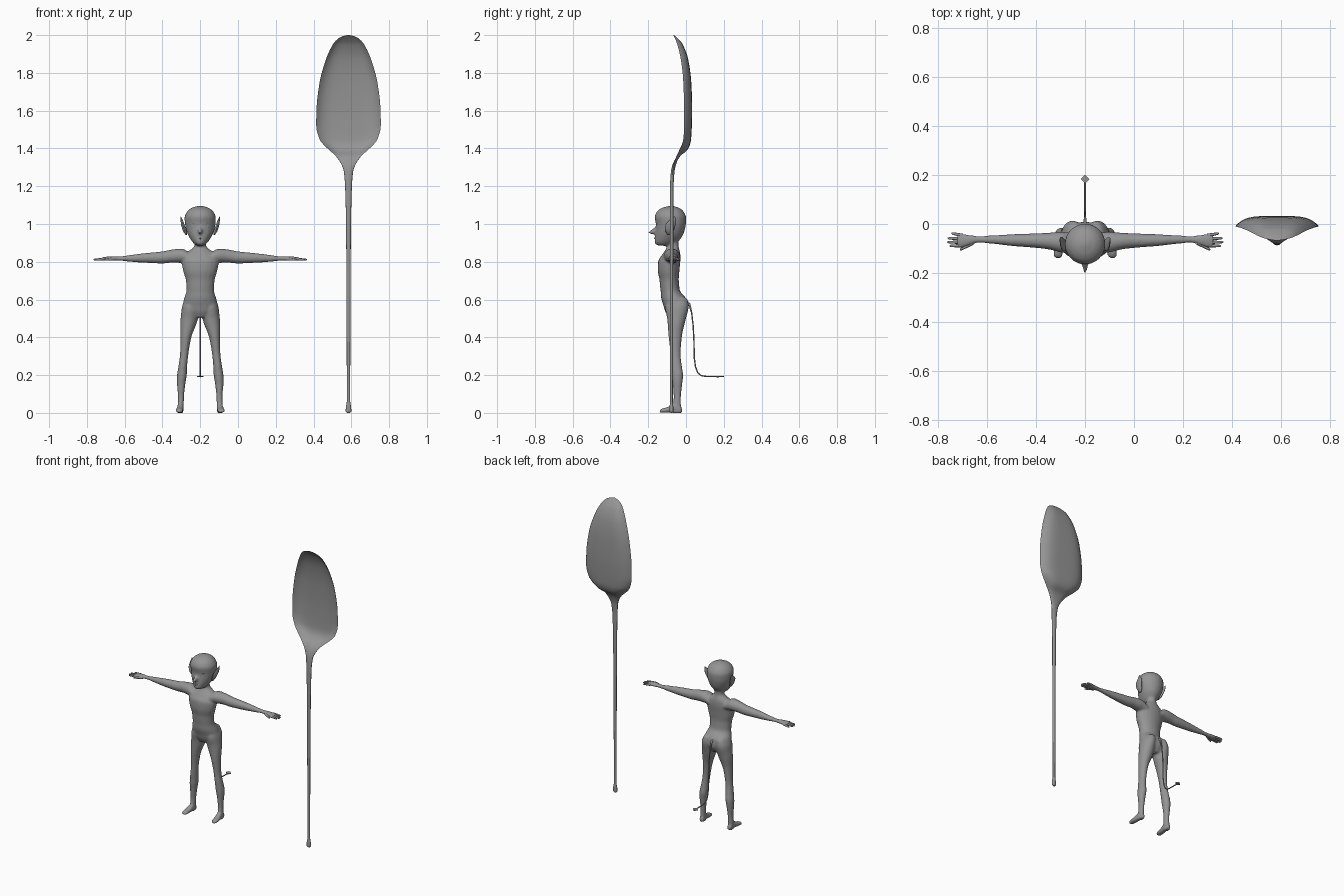
import bpy, bmesh, math
from mathutils import Vector

CX = -0.2  # middle of the figure
grey = bpy.data.materials.new("warm_grey")
grey.diffuse_color = (0.3, 0.3, 0.3, 1)


def smooth_rows(rows, n):
    """Monotone cubic resampling of rows along their first value."""
    rows = sorted(rows)
    t = [r[0] for r in rows]
    cols = []
    for k in range(1, len(rows[0])):
        v = [r[k] for r in rows]
        d = [(v[i + 1] - v[i]) / (t[i + 1] - t[i]) for i in range(len(t) - 1)]
        m = [d[0]] + [0 if a * b <= 0 else 2 * a * b / (a + b) for a, b in zip(d, d[1:])] + [d[-1]]
        cols.append((v, m))
    out = []
    for i in range(len(t) - 1):
        h = t[i + 1] - t[i]
        for j in range(n + (i == len(t) - 2)):
            s = j / n
            out.append([t[i] + s * h] + [
                (2*s**3 - 3*s*s + 1) * v[i] + (s**3 - 2*s*s + s) * h * m[i]
                + (3*s*s - 2*s**3) * v[i + 1] + (s**3 - s*s) * h * m[i + 1] for v, m in cols])
    return out


def skin(bm, rings):
    """Closed tube through rings of points."""
    vs = [[bm.verts.new(p) for p in ring] for ring in rings]
    k = len(vs[0])
    for a, b in zip(vs, vs[1:]):
        for i in range(k):
            bm.faces.new((a[i], a[(i + 1) % k], b[(i + 1) % k], b[i]))
    bm.faces.new(vs[0][::-1])
    bm.faces.new(vs[-1])


def loft(bm, axis, rows, n=4, sides=20):
    """Elliptic loft; rows are (position on axis, centre a, centre b, radius a, radius b)."""
    rings = []
    for t, a, b, ra, rb in smooth_rows(rows, n):
        ring = []
        for i in range(sides):
            w = 2 * math.pi * i / sides
            p, q = a + ra * math.cos(w), b + rb * math.sin(w)
            ring.append({"x": (t, p, q), "y": (p, t, q), "z": (p, q, t)}[axis])
        rings.append(ring)
    skin(bm, rings)


def stack(bm, rows):
    """Centred upright loft; rows are (z, front y, back y, half width)."""
    loft(bm, "z", [(z, CX, (f + b) / 2, w, (b - f) / 2) for z, f, b, w in rows])


def rod(bm, p, q, r1, r2):
    """Tapered round rod between two points."""
    p, q = Vector(p), Vector(q)
    rot = (q - p).to_track_quat("Z", "Y")
    rings = []
    for s, r in ((0, r1), (0.5, (r1 + r2) / 2), (0.9, r2), (1, r2 * 0.4)):
        rings.append([p.lerp(q, s) + rot @ Vector((r * math.cos(i * math.pi / 4), r * math.sin(i * math.pi / 4), 0))
                      for i in range(8)])
    skin(bm, rings)


def finish(bm, name, angle=60):
    bmesh.ops.recalc_face_normals(bm, faces=bm.faces)
    me = bpy.data.meshes.new(name)
    bm.to_mesh(me)
    bm.free()
    me.polygons.foreach_set("use_smooth", [True] * len(me.polygons))
    me.set_sharp_from_angle(angle=math.radians(angle))
    me.materials.append(grey)
    ob = bpy.data.objects.new(name, me)
    bpy.context.collection.objects.link(ob)
    return ob


# Body: torso, neck, head, legs, feet and arms fused together
bm = bmesh.new()
stack(bm, [(0.505, -0.095, -0.015, 0.045), (0.55, -0.115, 0.008, 0.095), (0.60, -0.13, 0.004, 0.087),
           (0.65, -0.135, -0.033, 0.073), (0.70, -0.14, -0.038, 0.076), (0.75, -0.149, -0.035, 0.09),
           (0.80, -0.148, -0.03, 0.098), (0.84, -0.125, -0.03, 0.083), (0.865, -0.108, -0.035, 0.05),
           (0.885, -0.10, -0.04, 0.031), (0.93, -0.10, -0.04, 0.03)])
stack(bm, [(0.885, -0.145, -0.08, 0.014), (0.895, -0.164, -0.055, 0.032), (0.92, -0.166, -0.03, 0.052),
           (0.95, -0.164, -0.012, 0.068), (1.0, -0.16, 0.0, 0.081), (1.035, -0.166, 0.001, 0.083),
           (1.065, -0.155, -0.012, 0.07), (1.085, -0.128, -0.035, 0.046), (1.096, -0.09, -0.07, 0.012)])
for s in (-1, 1):
    legs = [(0.0, 0.105, -0.068, -0.026, 0.016), (0.03, 0.104, -0.07, -0.026, 0.016),
            (0.08, 0.102, -0.066, -0.027, 0.016), (0.15, 0.101, -0.07, -0.02, 0.022),
            (0.20, 0.097, -0.076, -0.015, 0.026), (0.25, 0.092, -0.08, -0.022, 0.023),
            (0.30, 0.086, -0.082, -0.028, 0.022), (0.40, 0.076, -0.092, -0.022, 0.029),
            (0.50, 0.058, -0.1, 0.0, 0.046), (0.56, 0.052, -0.11, 0.014, 0.045),
            (0.60, 0.045, -0.1, 0.008, 0.035), (0.625, 0.04, -0.09, -0.03, 0.02)]
    loft(bm, "z", [(z, CX + s * o, (f + b) / 2, w, (b - f) / 2) for z, o, f, b, w in legs])
    loft(bm, "y", [(y, CX + s * o, h / 2, w, h / 2) for y, o, h, w in
                   [(-0.14, 0.112, 0.012, 0.01), (-0.13, 0.111, 0.022, 0.019), (-0.1, 0.109, 0.03, 0.02),
                    (-0.06, 0.105, 0.05, 0.017), (-0.03, 0.104, 0.04, 0.015), (-0.02, 0.104, 0.02, 0.01)]])
    arm = [(0.05, -0.08, 0.815, 0.045, 0.03), (0.1, -0.074, 0.832, 0.042, 0.038),
           (0.15, -0.07, 0.83, 0.034, 0.035), (0.2, -0.068, 0.823, 0.03, 0.032),
           (0.3, -0.066, 0.82, 0.024, 0.025), (0.37, -0.064, 0.818, 0.018, 0.018),
           (0.435, -0.063, 0.817, 0.014, 0.011), (0.47, -0.066, 0.817, 0.021, 0.012),
           (0.505, -0.068, 0.816, 0.028, 0.01), (0.525, -0.068, 0.815, 0.026, 0.007)]
    loft(bm, "x", [(CX + s * r[0],) + r[1:] for r in arm])
# Nose
loft(bm, "y", [(-0.2, CX, 0.954, 0.003, 0.004), (-0.19, CX, 0.956, 0.008, 0.008),
               (-0.172, CX, 0.962, 0.011, 0.016), (-0.14, CX, 0.97, 0.013, 0.028)])
body = finish(bm, "body")
fuse = body.modifiers.new("fuse", "REMESH")
fuse.mode = "VOXEL"
fuse.voxel_size = 0.006
fuse.use_smooth_shade = True
soften = body.modifiers.new("soften", "SMOOTH")
soften.factor = 0.5
soften.iterations = 5

# Fingers and thumbs
bm = bmesh.new()
for s in (-1, 1):
    for y0, y1, tip in ((-0.047, -0.038, 0.547), (-0.061, -0.058, 0.562), (-0.075, -0.074, 0.565), (-0.088, -0.09, 0.555)):
        rod(bm, (CX + s * 0.5, y0, 0.815), (CX + s * tip, y1, 0.811), 0.0075, 0.005)
    rod(bm, (CX + s * 0.46, -0.077, 0.815), (CX + s * 0.512, -0.106, 0.81), 0.009, 0.005)
finish(bm, "fingers")

# Pointed ears
bm = bmesh.new()
for s in (-1, 1):
    loft(bm, "z", [(z, CX + s * o, y, a, b) for z, o, y, a, b in
                   [(0.942, 0.073, -0.09, 0.004, 0.008), (0.965, 0.082, -0.088, 0.01, 0.022),
                    (0.995, 0.092, -0.082, 0.009, 0.027), (1.02, 0.098, -0.07, 0.006, 0.017),
                    (1.04, 0.103, -0.06, 0.001, 0.002)]], 3, 12)
finish(bm, "ears")

# Eyes, brows and lips in low relief
bm = bmesh.new()
for s in (-1, 1):
    for off, z, y, rx, rz in ((0.034, 0.983, -0.142, 0.017, 0.009), (0.036, 1.004, -0.142, 0.02, 0.004)):
        loft(bm, "x", [(CX + s * off + rx * c, y + 0.25 * (rx * c * s), z, 0.01 * k, rz * k)
                       for c, k in ((-1, 0.1), (-0.7, 0.7), (0, 1), (0.7, 0.7), (1, 0.1))], 2, 12)
for z in (0.922, 0.927):
    loft(bm, "x", [(CX + 0.018 * c, -0.163 + 0.006 * abs(c), z, 0.006 * k, 0.003 * k)
                   for c, k in ((-1, 0.1), (-0.6, 0.7), (0, 1), (0.6, 0.7), (1, 0.1))], 2, 10)
finish(bm, "face_details")

# Thin tail with a flat diamond tip
bm = bmesh.new()
path = [(0.0, 0.595), (0.018, 0.575), (0.03, 0.53), (0.038, 0.46), (0.042, 0.38), (0.044, 0.29), (0.05, 0.245),
        (0.062, 0.213), (0.08, 0.198), (0.105, 0.193), (0.175, 0.192)]
rings = []
for i, (y, z) in enumerate(path):
    a, b = path[max(i - 1, 0)], path[min(i + 1, len(path) - 1)]
    d = Vector((0, b[0] - a[0], b[1] - a[1])).normalized()
    side, r = d.cross(Vector((1, 0, 0))), 0.006 if i < 2 else 0.0035
    rings.append([Vector((CX + r * math.cos(w), y, z)) + side * r * math.sin(w)
                  for w in [k * math.pi / 4 for k in range(8)]])
skin(bm, rings)
finish(bm, "tail")
bm = bmesh.new()
bmesh.ops.create_cone(bm, cap_ends=True, segments=4, radius1=0.018, radius2=0.018, depth=0.006)
bmesh.ops.translate(bm, verts=bm.verts, vec=(CX, 0.184, 0.192))
finish(bm, "tail_tip", 30)

# Spoon: rows are (z, half width, rim y, floor y, thickness)
spoon = [(0.0, 0.008, -0.077, -0.077, 0.01), (0.008, 0.015, -0.077, -0.077, 0.02),
         (0.03, 0.014, -0.077, -0.077, 0.02), (0.06, 0.009, -0.077, -0.077, 0.014),
         (0.5, 0.010, -0.077, -0.077, 0.016), (1.0, 0.013, -0.076, -0.076, 0.019),
         (1.2, 0.018, -0.075, -0.075, 0.019), (1.28, 0.025, -0.07, -0.07, 0.019),
         (1.32, 0.04, -0.062, -0.06, 0.018), (1.36, 0.068, -0.05, -0.038, 0.015),
         (1.39, 0.1, -0.036, 0.0, 0.012), (1.42, 0.132, -0.022, 0.016, 0.01),
         (1.45, 0.154, -0.014, 0.022, 0.01), (1.52, 0.171, -0.01, 0.026, 0.01),
         (1.6, 0.17, -0.01, 0.028, 0.01), (1.75, 0.153, -0.014, 0.023, 0.01),
         (1.87, 0.12, -0.027, 0.007, 0.01), (1.95, 0.083, -0.046, -0.022, 0.01),
         (1.98, 0.057, -0.057, -0.045, 0.009), (1.995, 0.028, -0.064, -0.06, 0.007), (2.0, 0.006, -0.067, -0.066, 0.004)]
bm = bmesh.new()
rings = []
for z, w, rim, floor, thick in smooth_rows(spoon, 3):
    ring = []
    for i in range(32):
        u, v = math.cos(i * math.pi / 16), math.sin(i * math.pi / 16)
        ring.append((0.585 + w * u, floor + (rim - floor) * abs(u) ** 5 + thick / 2 * v, z))
    rings.append(ring)
skin(bm, rings)
finish(bm, "spoon", 50)
